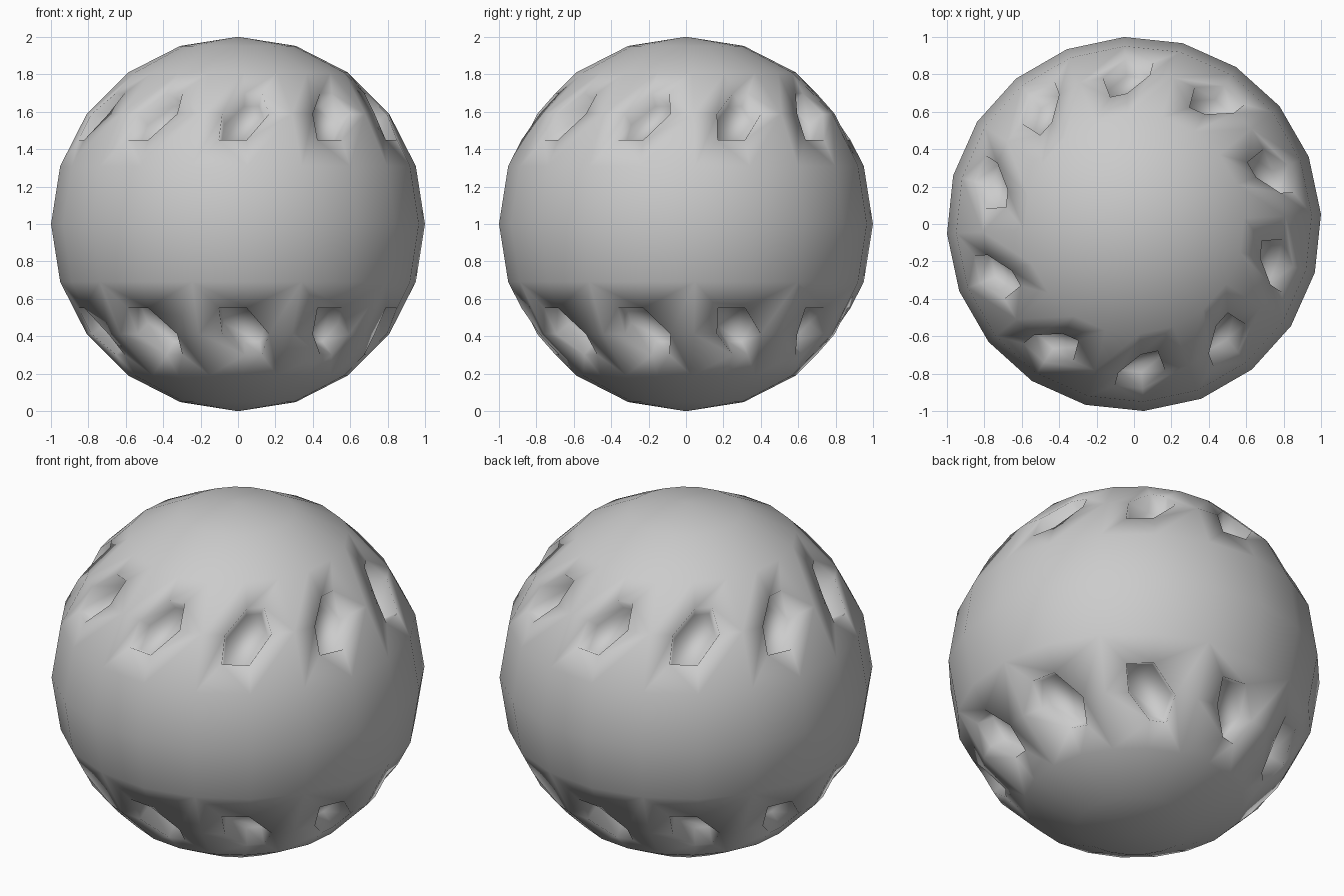
import bpy
import bmesh
import math
from mathutils import Matrix

SEGMENTS, RINGS = 20, 10
TURN = 3            # degrees the ball is turned about z
STEP = 360 / SEGMENTS
PIT_DEPTH = 0.1

cube = bpy.data.objects.get("Cube")
if cube:
    bpy.data.objects.remove(cube, do_unlink=True)

# Material
grey = bpy.data.materials.new("light grey")
grey.use_nodes = True
grey.diffuse_color = (0.6, 0.6, 0.6, 1)
grey.node_tree.nodes["Principled BSDF"].inputs["Base Color"].default_value = (0.6, 0.6, 0.6, 1)

# Faceted ball body
bm = bmesh.new()
bmesh.ops.create_uvsphere(bm, u_segments=SEGMENTS, v_segments=RINGS, radius=1,
                          matrix=Matrix.Rotation(math.radians(TURN), 4, "Z"))


def column(co):
    """Index of the meridian a point lies on."""
    return round((math.degrees(math.atan2(co.y, co.x)) - TURN) / STEP) % SEGMENTS


# Every other corner on one upper and one lower ring becomes a pit
pit_height = math.sin(math.radians(2 * STEP))
centres = [v for v in bm.verts
           if abs(abs(v.co.z) - pit_height) < 0.01 and column(v.co) % 2 == 1]

pits = []
for centre in centres:
    # Split two neighbouring quads so that six edges meet at the centre
    upper = centre.co.z > 0
    for face in list(centre.link_faces):
        corners = list(face.verts)
        opposite = corners[(corners.index(centre) + 2) % 4] if len(corners) == 4 else None
        if opposite is None:
            continue
        turn = (column(opposite.co) - column(centre.co)) % SEGMENTS
        towards_pole = abs(opposite.co.z) > abs(centre.co.z)
        if (turn == 1) == towards_pole:
            bmesh.utils.face_split(face, centre, opposite)

    # Hexagon through the middles of those edges
    middles = [bmesh.utils.edge_split(e, centre, 0.5)[1] for e in list(centre.link_edges)]
    for face in list(centre.link_faces):
        pair = [v for v in face.verts if v in middles]
        if len(pair) == 2 and len(face.verts) > 3:
            bmesh.utils.face_split(face, pair[0], pair[1])
    rim = set(middles)
    bmesh.ops.dissolve_verts(bm, verts=[centre])
    pits.append(next(f for f in bm.faces if set(f.verts) == rim))

# Sink the hexagons towards the middle of the ball
sunk = bmesh.ops.extrude_discrete_faces(bm, faces=pits)["faces"]
for face in sunk:
    for v in face.verts:
        v.co *= 1 - PIT_DEPTH

bmesh.ops.recalc_face_normals(bm, faces=bm.faces)
for face in bm.faces:
    face.smooth = True

mesh = bpy.data.meshes.new("dimpled_ball")
bm.to_mesh(mesh)
bm.free()
mesh.materials.append(grey)
ball = bpy.data.objects.new("dimpled_ball", mesh)
ball.location.z = 1
bpy.context.collection.objects.link(ball)
